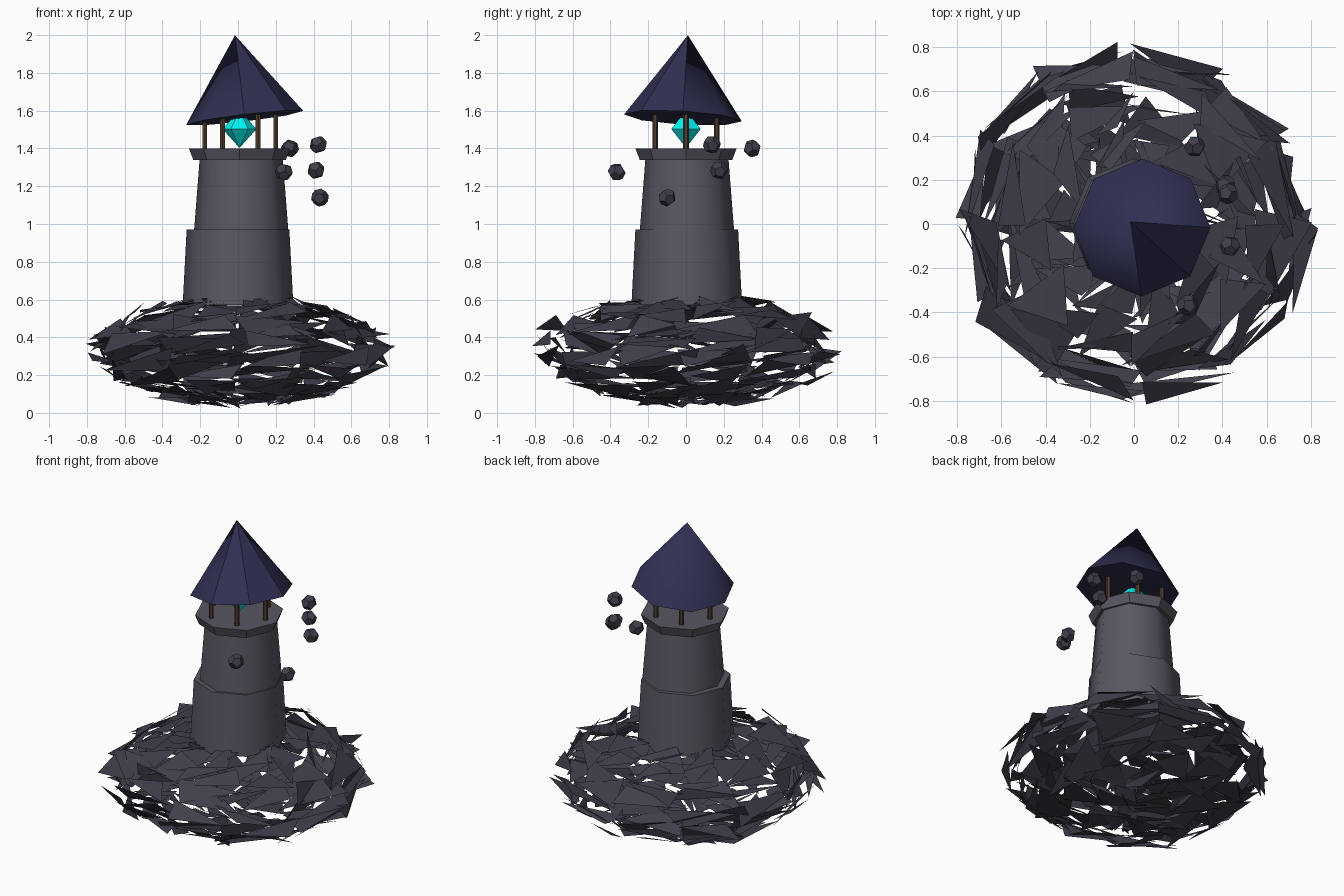
import bpy, bmesh, math, random
from mathutils import Vector

if "Cube" in bpy.data.objects:
    bpy.data.objects.remove(bpy.data.objects["Cube"])

random.seed(5)


def material(name, rgb):
    m = bpy.data.materials.new(name)
    m.diffuse_color = (*rgb, 1)
    m.use_nodes = True
    m.node_tree.nodes["Principled BSDF"].inputs["Base Color"].default_value = m.diffuse_color
    return m


ROCK = material("rock", (0.052, 0.048, 0.069))
STONE = material("stone", (0.10, 0.095, 0.122))
SLATE = material("slate", (0.029, 0.029, 0.085))
WOOD = material("wood", (0.085, 0.048, 0.029))
CRYSTAL = material("crystal", (0.0, 0.9, 0.87))


def mesh_object(name, bm, mat, loc=(0, 0, 0)):
    me = bpy.data.meshes.new(name)
    bm.to_mesh(me)
    bm.free()
    ob = bpy.data.objects.new(name, me)
    ob.location = loc
    me.materials.append(mat)
    bpy.context.collection.objects.link(ob)
    return ob


def frustum(name, sides, r1, r2, z1, z2, xy, mat, rot=(0, 0, 0), smooth=False):
    bpy.ops.mesh.primitive_cone_add(vertices=sides, radius1=r1, radius2=r2, depth=z2 - z1,
                                    location=(*xy, (z1 + z2) / 2), rotation=rot)
    ob = bpy.context.object
    ob.name = name
    ob.data.materials.append(mat)
    if smooth:
        bpy.ops.object.shade_smooth_by_angle(angle=math.radians(50))
    return ob


# Floating island: flattened sphere broken into loose, scattered shards
bm = bmesh.new()
bmesh.ops.create_uvsphere(bm, u_segments=12, v_segments=10, radius=1)
bmesh.ops.triangulate(bm, faces=bm.faces[:])
bmesh.ops.split_edges(bm, edges=bm.edges[:])
for v in bm.verts:
    x, y, z = v.co
    v.co = (x * 0.765 + random.uniform(-0.08, 0.08),
            y * 0.755 + random.uniform(-0.08, 0.08),
            max(0.0, 0.335 + z * 0.28 + random.uniform(-0.035, 0.035)))
mesh_object("island_shards", bm, ROCK)

# Tower in two tapering stages with a flared platform
frustum("tower_lower", 8, 0.293, 0.272, 0.57, 0.97, (0.0, 0.004), STONE, smooth=True)
frustum("tower_upper", 8, 0.25, 0.22, 0.96, 1.345, (0.017, 0.005), STONE, smooth=True)
frustum("platform", 8, 0.245, 0.268, 1.34, 1.40, (0.008, 0), STONE)

# Ring of posts carrying the roof
for i in range(6):
    a = i * math.pi / 3
    xy = (0.012 + 0.188 * math.cos(a), 0.188 * math.sin(a))
    frustum(f"post_{i + 1}", 6, 0.015, 0.015, 1.395, 1.58, xy, WOOD)

# Slightly leaning pointed roof, with crisp facets at the front right
roof = frustum("roof", 8, 0.312, 0, 1.56, 2.001, (0.01, -0.003), SLATE,
               rot=(-0.06, -0.118, 0), smooth=True)
for f in roof.data.polygons:
    if f.center.x > 0.01 and f.center.y < -0.01:
        f.use_smooth = False

# Glowing crystal: six-sided bipyramid
bm = bmesh.new()
ring = [bm.verts.new((0.09 * math.cos(i * math.pi / 3), 0.09 * math.sin(i * math.pi / 3), 0))
        for i in range(6)]
top, bottom = bm.verts.new((0, 0, 0.1)), bm.verts.new((0, 0, -0.1))
for i in range(6):
    a, b = ring[i], ring[(i + 1) % 6]
    bm.faces.new((a, b, top))
    bm.faces.new((b, a, bottom))
mesh_object("crystal", bm, CRYSTAL, (0.008, 0, 1.503))

# Hovering dodecahedron stones
PHI = (1 + math.sqrt(5)) / 2
STONES = [(0.275, 0.35, 1.40), (0.425, 0.137, 1.42), (0.413, 0.175, 1.285),
          (0.243, -0.367, 1.275), (0.434, -0.10, 1.14)]
for n, loc in enumerate(STONES):
    bm = bmesh.new()
    pts = [(x, y, z) for x in (-1, 1) for y in (-1, 1) for z in (-1, 1)]
    for s in (-1, 1):
        for t in (-1, 1):
            p, q = s / PHI, t * PHI
            pts += [(0, p, q), (p, q, 0), (q, 0, p)]
    for p in pts:
        bm.verts.new(Vector(p) * (0.048 / math.sqrt(3)))
    bmesh.ops.convex_hull(bm, input=bm.verts[:])
    bmesh.ops.dissolve_limit(bm, angle_limit=0.1, verts=bm.verts[:], edges=bm.edges[:])
    ob = mesh_object(f"floating_stone_{n + 1}", bm, ROCK, loc)
    ob.rotation_euler = [random.uniform(0, 6) for _ in range(3)]
